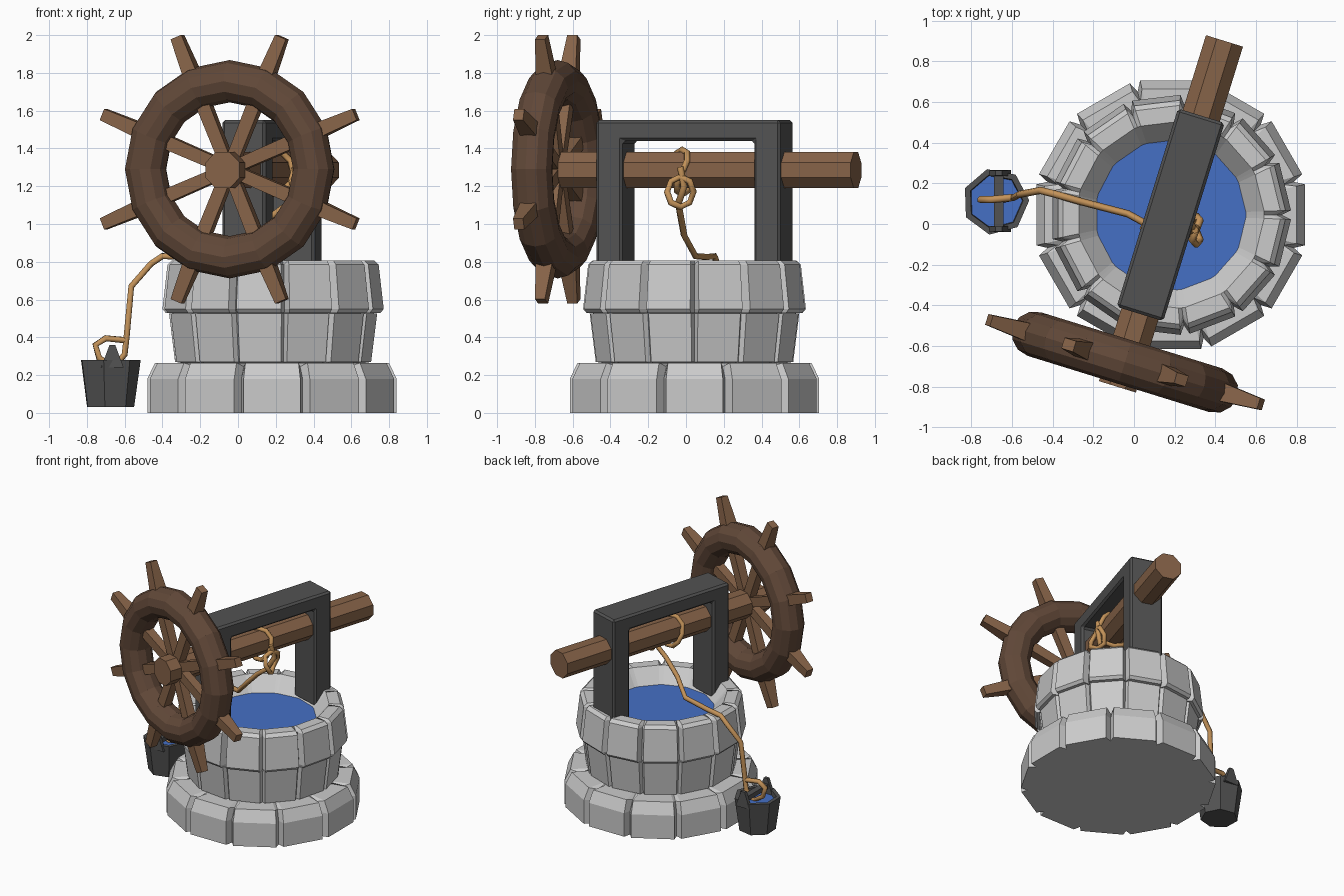
import bpy, bmesh, math
from mathutils import Matrix, Vector

if "Cube" in bpy.data.objects:
    bpy.data.objects.remove(bpy.data.objects["Cube"])

CENTRE = Matrix.Translation((0.18, 0.045, 0))
TURN = CENTRE @ Matrix.Rotation(math.radians(-17.2), 4, 'Z')   # axle runs along local y


def material(name, rgb):
    m = bpy.data.materials.new(name)
    m.diffuse_color = (*rgb, 1)
    m.use_nodes = True
    m.node_tree.nodes["Principled BSDF"].inputs["Base Color"].default_value = m.diffuse_color
    return m


WOOD = material("wood", (0.24, 0.125, 0.065))
DARK_WOOD = material("dark_wood", (0.12, 0.065, 0.04))
ROPE = material("rope", (0.55, 0.29, 0.10))
WATER = material("water", (0.06, 0.16, 0.56))
IRON = material("dark_grey", (0.085, 0.085, 0.085))


def finish(name, bm, mat=None, matrix=Matrix()):
    bmesh.ops.remove_doubles(bm, verts=bm.verts, dist=1e-5)
    bmesh.ops.recalc_face_normals(bm, faces=bm.faces)
    me = bpy.data.meshes.new(name)
    bm.to_mesh(me)
    bm.free()
    ob = bpy.data.objects.new(name, me)
    ob.matrix_world = matrix
    bpy.context.collection.objects.link(ob)
    if mat:
        me.materials.append(mat)
    return ob


def lathe(name, angles, profile, mat=None, matrix=CENTRE):
    """Spin (radius, z, groove_in, groove_down) points; angles = [(radians, in_groove)]."""
    bm = bmesh.new()
    cols = []
    for a, g in angles:
        col = []
        for point in profile:
            r, z, inward, down = (*point, 0, 0)[:4]
            r, z = r - g * inward, z - g * down
            col.append(bm.verts.new((r * math.cos(a), r * math.sin(a), z)))
        cols.append(col)
    for i, c in enumerate(cols):
        d = cols[(i + 1) % len(cols)]
        for j in range(len(profile) - 1):
            quad = [c[j], d[j], d[j + 1], c[j + 1]]
            if profile[j][0] == 0:
                quad = [c[j], d[j + 1], c[j + 1]]
            elif profile[j + 1][0] == 0:
                quad = [c[j], d[j], c[j + 1]]
            bm.faces.new(quad)
    return finish(name, bm, mat, matrix)


def stones(n, start, half=2.2):
    out = []
    for k in range(n):
        a = start + 360 * k / n
        out += [(math.radians(a - half), 0), (math.radians(a), 1), (math.radians(a + half), 0)]
    return out


def ring(n, start=0):
    return [(math.radians(start + 360 * k / n), 0) for k in range(n)]


def tapered_bar(bm, z0, z1, size0, size1, matrix):
    verts = bmesh.ops.create_cube(bm, size=1)['verts']
    for v in verts:
        w, d = size1 if v.co.z > 0 else size0
        v.co = matrix @ Vector((v.co.x * w, v.co.y * d, z1 if v.co.z > 0 else z0))


def rope(name, points, closed=False, radius=0.018):
    cu = bpy.data.curves.new(name, 'CURVE')
    cu.dimensions = '3D'
    cu.bevel_depth = radius
    cu.bevel_resolution = 1
    cu.use_fill_caps = True
    sp = cu.splines.new('POLY')
    sp.points.add(len(points) - 1)
    for p, co in zip(sp.points, points):
        p.co = (*co, 1)
    sp.use_cyclic_u = closed
    ob = bpy.data.objects.new(name, cu)
    bpy.context.collection.objects.link(ob)
    cu.materials.append(ROPE)
    return ob


# Stone well: three courses with V grooves between the stones
lathe("base_stones", stones(12, 15),
      [(0, 0), (0.677, 0, 0.05), (0.677, 0.18, 0.05), (0.635, 0.265, 0.06, 0.02),
       (0.5, 0.265), (0, 0.265)])
lathe("middle_stones", stones(13, 0, 1.8),
      [(0.46, 0.26), (0.525, 0.27, 0.025), (0.557, 0.525, 0.025), (0.46, 0.54)])
lathe("rim_stones", stones(13, 0),
      [(0.46, 0.53), (0.575, 0.53, 0.04), (0.592, 0.55, 0.045), (0.565, 0.785, 0.045),
       (0.54, 0.808, 0.045, 0.025), (0.46, 0.808), (0.37, 0.70), (0.36, 0.66)])
lathe("well_water", ring(13), [(0.38, 0.70), (0, 0.70)], WATER)

# Support frame: arch outline extruded across, chamfered
bm = bmesh.new()
outline = [(-0.51, 0.70), (-0.51, 1.55), (0.51, 1.55), (0.51, 0.70),
           (0.365, 0.70), (0.365, 1.44), (-0.365, 1.44), (-0.365, 0.70)]
face = bm.faces.new([bm.verts.new((-0.12, y, z)) for y, z in outline])
ext = bmesh.ops.extrude_face_region(bm, geom=[face])['geom']
bmesh.ops.translate(bm, vec=(0.24, 0, 0), verts=[g for g in ext if isinstance(g, bmesh.types.BMVert)])
frame = finish("support_frame", bm, IRON, TURN)
bev = frame.modifiers.new("chamfer", 'BEVEL')
bev.width = 0.014
bev.segments = 1

# Axle
lathe("axle", ring(8, 22.5), [(0, -0.885), (0.103, -0.885), (0.103, 0.895), (0, 0.895)], WOOD,
      TURN @ Matrix.Translation((0, 0, 1.285)) @ Matrix.Rotation(math.radians(-90), 4, 'X'))

# Wheel rim, lying in the local xz plane
HUB = TURN @ Matrix.Translation((0, -0.758, 1.29)) @ Matrix.Rotation(math.radians(90), 4, 'X')
tube = [(0.466 + 0.112 * math.cos(t), 0.112 * math.sin(t))
        for t in (2 * math.pi * k / 12 for k in range(13))]
lathe("wheel_rim", ring(16), tube, DARK_WOOD, HUB)

# Spokes and their tapered handles
bm = bmesh.new()
for k in range(8):
    m = Matrix.Rotation(math.radians(22.5 + 45 * k), 4, 'Z') @ Matrix.Rotation(math.radians(90), 4, 'Y')
    # bar local x -> wheel axis, local y -> tangent
    tapered_bar(bm, 0.05, 0.42, (0.06, 0.068), (0.07, 0.074), m)
    tapered_bar(bm, 0.50, 0.757, (0.10, 0.082), (0.055, 0.064), m)
finish("wheel_spokes", bm, WOOD, HUB)

# Rope loop round the axle and hanging knot
loop = []
for k in range(12):
    t = 2 * math.pi * k / 12
    loop.append((0.17 + 0.125 * math.cos(t), -0.02 + 0.03 * math.sin(2 * t),
                 1.275 + 0.118 * math.sin(t)))
rope("axle_rope_loop", loop, True)
rope("rope_knot", [(0.305 + 0.02 * math.sin(2 * t), -0.03 + 0.07 * math.cos(t),
                    1.17 + 0.08 * math.sin(t))
                   for t in (2 * math.pi * k / 8 for k in range(8))], True)

# Rope over the rim and down to the bucket, looped round its bar
rope("bucket_rope", [(0.30, -0.03, 1.30), (0.315, -0.01, 1.2), (0.27, -0.04, 1.11),
                     (0.19, -0.03, 1.05), (0.08, -0.01, 0.94), (-0.03, 0.05, 0.83),
                     (-0.26, 0.11, 0.825), (-0.40, 0.15, 0.83), (-0.46, 0.165, 0.79),
                     (-0.565, 0.145, 0.67), (-0.59, 0.13, 0.40), (-0.60, 0.13, 0.31),
                     (-0.655, 0.12, 0.24), (-0.735, 0.12, 0.29), (-0.755, 0.12, 0.36),
                     (-0.70, 0.12, 0.395), (-0.60, 0.13, 0.385)])

# Bucket with water, crossbar and peaked ears
BUCKET = Matrix.Translation((-0.68, 0.11, 0))
lathe("bucket", ring(7, 2), [(0, 0.03), (0.13, 0.03), (0.165, 0.28), (0.135, 0.28),
                             (0.11, 0.06), (0, 0.06)], IRON, BUCKET)
lathe("bucket_water", ring(7, 2), [(0.132, 0.245), (0, 0.245)], WATER, BUCKET)
bm = bmesh.new()
tapered_bar(bm, 0.285, 0.32, (0.045, 0.27), (0.045, 0.27), Matrix.Translation((0.015, 0.0, 0)))
for y in (-0.135, 0.14):
    tapered_bar(bm, 0.24, 0.36, (0.12, 0.03), (0.03, 0.025), Matrix.Translation((0.015, y, 0)))
finish("bucket_handle", bm, IRON, BUCKET)
